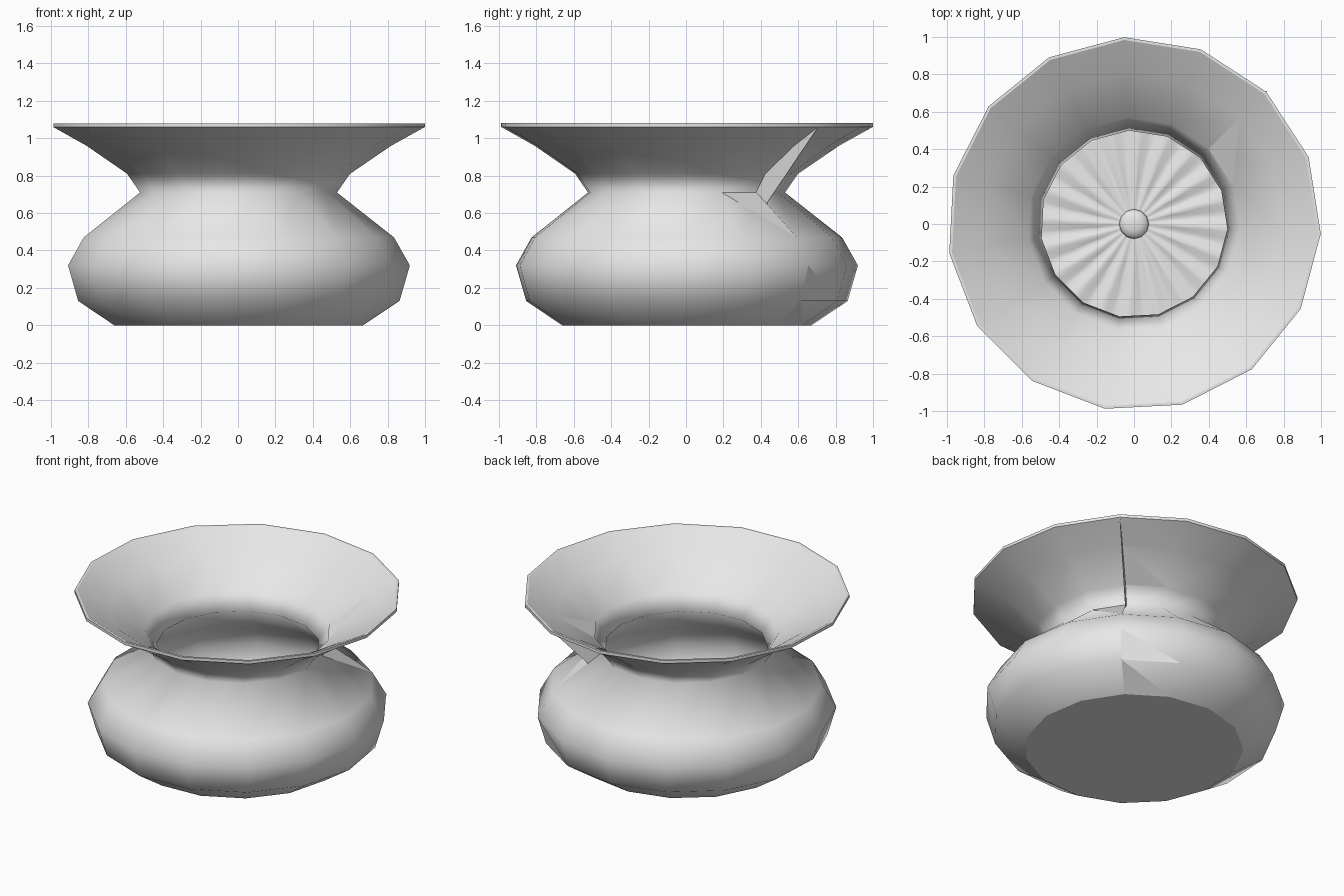
import bpy
import bmesh
import math

if "Cube" in bpy.data.objects:
    bpy.data.objects.remove(bpy.data.objects["Cube"], do_unlink=True)

SIDES = 15
STEP = math.tau / SIDES
SEAM = math.pi / 4

grey = bpy.data.materials.new("plain grey")
grey.use_nodes = True
grey.diffuse_color = (0.8, 0.8, 0.8, 1)
grey.node_tree.nodes["Principled BSDF"].inputs["Base Color"].default_value = (0.8, 0.8, 0.8, 1)


def polar(r, angle, z):
    return (r * math.cos(angle), r * math.sin(angle), z)


def finish(name, bm, smooth=True):
    mesh = bpy.data.meshes.new(name)
    for face in bm.faces:
        face.smooth = smooth
    bm.to_mesh(mesh)
    bm.free()
    mesh.materials.append(grey)
    obj = bpy.data.objects.new(name, mesh)
    bpy.context.collection.objects.link(obj)
    return obj


def bridge(bm, lower, upper):
    n = len(lower)
    for i in range(n):
        j = (i + 1) % n
        bm.faces.new((lower[i], lower[j], upper[j], upper[i]))


# Faceted bowl: outer wall, rim, then inner wall down to the floor
outer = [(0.67, 0), (0.865, 0.13), (0.92, 0.32), (0.835, 0.47),
         (0.53, 0.71), (0.60, 0.81), (0.82, 0.96), (1.0, 1.06)]
rim = [(1.0, 1.08), (0.985, 1.08)]
inner = [(0.80, 0.975), (0.57, 0.82), (0.50, 0.72), (0.80, 0.47),
         (0.885, 0.32), (0.84, 0.15), (0.66, 0.02)]

bm = bmesh.new()
rings = [[bm.verts.new(polar(r, SEAM + i * STEP, z)) for i in range(SIDES)]
         for r, z in outer + rim + inner]
for a, b in zip(rings, rings[1:]):
    bridge(bm, a, b)
bm.faces.new(rings[0][::-1])
bm.faces.new(rings[-1])
# Keep the base and lip edges crisp
for k in (0, len(outer) - 1, len(outer), len(outer) + 1):
    ring = rings[k]
    for i in range(SIDES):
        edge = bm.edges.get((ring[i], ring[(i + 1) % SIDES]))
        edge.smooth = False
bmesh.ops.recalc_face_normals(bm, faces=bm.faces)
finish("bowl", bm)

# Crumpled floor with radiating ripples
SPOKES = 20
bm = bmesh.new()
count = SPOKES * 4
floor = []
for r, ripple in ((0.08, 0.003), (0.2, 0.008), (0.35, 0.013), (0.52, 0.016), (0.66, 0)):
    floor.append([bm.verts.new(polar(r, i * math.tau / count,
                  0.035 + ripple * math.cos(i * math.tau / 4 + 2 * r)))
                  for i in range(count)])
for a, b in zip(floor, floor[1:]):
    bridge(bm, b, a)
bm.faces.new(floor[0])
bmesh.ops.recalc_face_normals(bm, faces=bm.faces)
if sum(f.normal.z for f in bm.faces) < 0:
    bmesh.ops.reverse_faces(bm, faces=bm.faces)
finish("rippled_floor", bm)

# Small knob in the middle of the floor
bm = bmesh.new()
bmesh.ops.create_uvsphere(bm, u_segments=12, v_segments=6, radius=0.08)
bmesh.ops.scale(bm, vec=(1, 1, 0.4), verts=bm.verts)
bmesh.ops.translate(bm, vec=(0, 0, 0.035), verts=bm.verts)
finish("floor_knob", bm)

# Thin web at the seam, spanning the hollow from lip to shoulder
bm = bmesh.new()
web = outer[4:] + [(0.60, 0.64)]
sides = []
for offset in (-0.002, 0.002):
    sides.append([bm.verts.new(polar(r, SEAM + offset, z)) for r, z in web])
bridge(bm, sides[0], sides[1])
for side in sides:
    bm.faces.new(side)
bmesh.ops.recalc_face_normals(bm, faces=bm.faces)
finish("seam_web", bm, smooth=False)

# Sawtooth folds lapped over the seam: (profile, seam ring, next seam ring, side)
folds = [(outer, 1, 2, 1), (outer, 0, 1, 1), (outer, 4, 3, -1),
         (outer, 6, 7, 1), (outer, 5, 6, 1), (inner, 1, 0, -1)]
bm = bmesh.new()
for profile, k, m, turn in folds:
    lift = 0.004 if profile is outer else -0.004
    (r1, z1), (r2, z2) = profile[k], profile[m]
    corners = [polar(r1 + lift, SEAM, z1), polar(r2 + lift, SEAM, z2),
               polar(r1 + lift, SEAM + turn * STEP, z1)]
    face = bm.faces.new([bm.verts.new(c) for c in corners])
    face.normal_update()
    centre = face.calc_center_median()
    outward = face.normal.x * centre.x + face.normal.y * centre.y
    if outward * lift < 0:
        face.normal_flip()
finish("seam_folds", bm, smooth=False)
